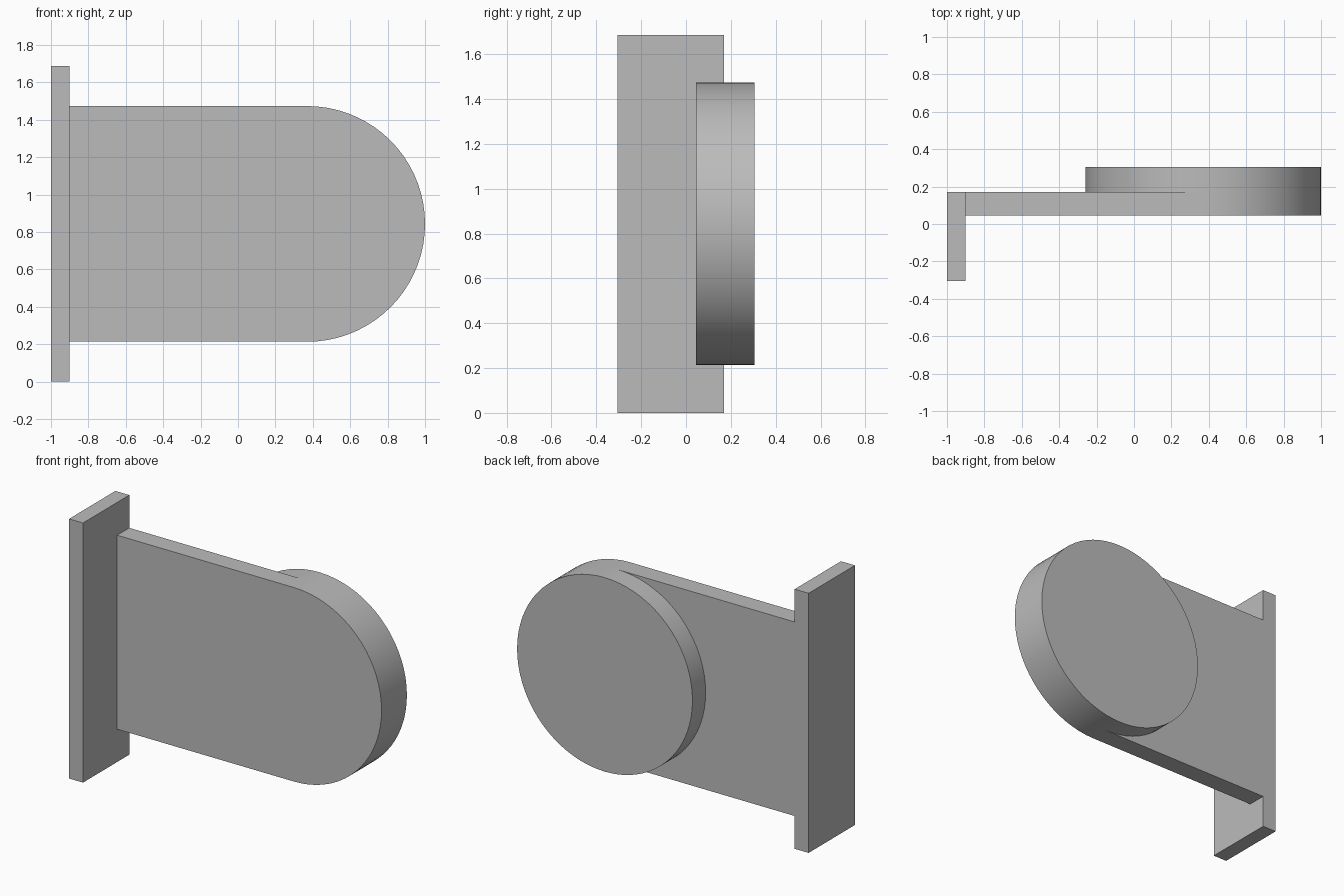
import bpy, bmesh, math

cube = bpy.data.objects.get("Cube")
if cube:
    bpy.data.objects.remove(cube, do_unlink=True)

grey = bpy.data.materials.new("plain grey")
grey.use_nodes = True
colour = (0.5, 0.5, 0.5, 1)
grey.diffuse_color = colour
grey.node_tree.nodes["Principled BSDF"].inputs["Base Color"].default_value = colour

MID_Z = 0.843                       # height of the shared centre line
RADIUS, CENTRE_X = 0.63, 0.37       # round end
FRONT, BACK, DISC_BACK = 0.045, 0.17, 0.305
WALL_X = -0.9                       # where the arm meets the flange
HALF = 36                           # segments per half circle


def finish(bm, name):
    bmesh.ops.recalc_face_normals(bm, faces=bm.faces)
    mesh = bpy.data.meshes.new(name)
    bm.to_mesh(mesh)
    bm.free()
    mesh.materials.append(grey)
    obj = bpy.data.objects.new(name, mesh)
    bpy.context.collection.objects.link(obj)
    return obj


# Mounting flange
bm = bmesh.new()
bmesh.ops.create_cube(bm, size=1)
bmesh.ops.scale(bm, vec=(0.1, 0.475, 2 * MID_Z), verts=bm.verts)
bmesh.ops.translate(bm, vec=(-0.95, -0.0675, MID_Z), verts=bm.verts)
finish(bm, "mounting_flange")

# Round-ended arm with a raised disc on its back, sharing one outer rim
right_arc = [(CENTRE_X + RADIUS * math.sin(math.pi * i / HALF),
              MID_Z + RADIUS * math.cos(math.pi * i / HALF)) for i in range(HALF + 1)]
left_arc = [(2 * CENTRE_X - x, z) for x, z in right_arc[1:-1]][::-1]
circle = right_arc + left_arc
corners = [(WALL_X, MID_Z - RADIUS), (WALL_X, MID_Z + RADIUS)]

bm = bmesh.new()


def ring(points, y):
    return [bm.verts.new((x, y, z)) for x, z in points]


def bridge(a, b):
    for i in range(len(a)):
        j = (i + 1) % len(a)
        bm.faces.new((a[i], a[j], b[j], b[i]))


arm_front = ring(right_arc + corners, FRONT)
disc_base = ring(circle, BACK)
disc_top = ring(circle, DISC_BACK)
back_corners = ring(corners, BACK)
bm.faces.new(arm_front)
bridge(arm_front, disc_base[:HALF + 1] + back_corners)
bridge(disc_base, disc_top)
bm.faces.new(disc_top)
bm.faces.new(back_corners + [disc_base[0]] + disc_base[:HALF - 1:-1])
arm = finish(bm, "arm_with_disc")

bpy.ops.object.select_all(action="DESELECT")
arm.select_set(True)
bpy.context.view_layer.objects.active = arm
bpy.ops.object.shade_smooth_by_angle(angle=math.radians(30))
